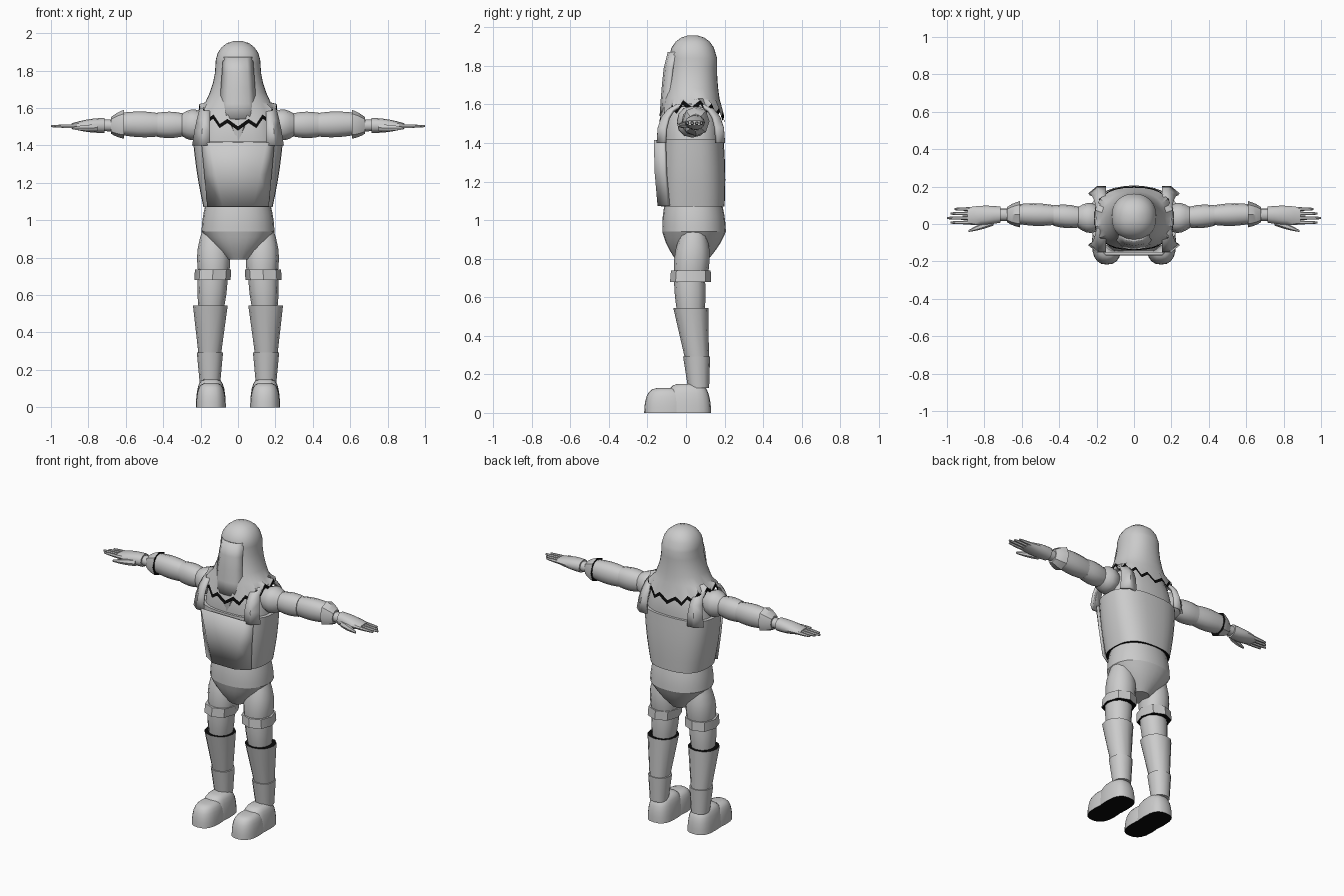
import bpy, bmesh, math
from mathutils import Vector

cube = bpy.data.objects.get("Cube")
if cube:
    bpy.data.objects.remove(cube)


def material(name, value):
    m = bpy.data.materials.new(name)
    m.use_nodes = True
    m.diffuse_color = (value, value, value, 1)
    m.node_tree.nodes["Principled BSDF"].inputs["Base Color"].default_value = m.diffuse_color
    return m


GREY = material("light grey", 0.6)
BLACK = material("black lining", 0.003)


def finish(name, bm, mirror=False, thickness=0):
    """Turn a bmesh into an object with smooth shading and sharp creases."""
    bmesh.ops.recalc_face_normals(bm, faces=bm.faces)
    mesh = bpy.data.meshes.new(name)
    bm.to_mesh(mesh)
    bm.free()
    mesh.materials.append(GREY)
    mesh.materials.append(BLACK)
    ob = bpy.data.objects.new(name, mesh)
    bpy.context.collection.objects.link(ob)
    bpy.ops.object.select_all(action="DESELECT")
    ob.select_set(True)
    bpy.context.view_layer.objects.active = ob
    bpy.ops.object.shade_smooth_by_angle(angle=math.radians(38))
    if thickness:
        mod = ob.modifiers.new("Thickness", "SOLIDIFY")
        mod.thickness = thickness
        mod.offset = 0
    if mirror:
        ob.modifiers.new("Mirror", "MIRROR")


def bridge(bm, a, b, closed=True, mat=0):
    n = len(a)
    for i in range(n if closed else n - 1):
        j = (i + 1) % n
        bm.faces.new((a[i], a[j], b[j], b[i])).material_index = mat


def outline(centre, half, sides, power, along_x=False):
    """Rounded outline across z, or across x for the arms."""
    points = []
    for i in range(sides):
        angle = math.tau * i / sides
        c, s = math.cos(angle), math.sin(angle)
        u = half[0] * math.copysign(abs(c) ** (2 / power), c)
        v = half[1] * math.copysign(abs(s) ** (2 / power), s)
        points.append(centre + Vector((0, u, v) if along_x else (u, v, 0)))
    return points


def loft(name, rings, mirror, black):
    bm = bmesh.new()
    loops = [[bm.verts.new(p) for p in ring] for ring in rings]
    for a, b in zip(loops, loops[1:]):
        bridge(bm, a, b)
    bm.faces.new(loops[0]).material_index = int(black == "start")
    bm.faces.new(loops[-1]).material_index = int(black == "end")
    finish(name, bm, mirror)


def tube(name, start, end, half_start, half_end, bulge=0.0, sides=12, power=2.2, mirror=True, black=""):
    """Straight part whose half sizes run from one end to the other, with a bulge between."""
    start, end = Vector(start), Vector(end)
    along_x = abs(end.x - start.x) > abs(end.z - start.z)
    steps = 5 if bulge else 1
    rings = []
    for k in range(steps + 1):
        t = k / steps
        half = Vector(half_start).lerp(Vector(half_end), t)
        swell = bulge * math.sin(math.pi * t)
        rings.append(outline(start.lerp(end, t), [h + swell for h in half], sides, power, along_x))
    loft(name, rings, mirror, black)


def dome(name, centre, half, height, power):
    """Upright dome on a dark flat base."""
    rings = []
    for k in range(7):
        angle = math.pi / 2 * k / 6.5
        shrink = math.cos(angle) ** 0.4
        lift = Vector((0, 0, height * math.sin(angle)))
        rings.append(outline(Vector(centre) + lift, [h * shrink for h in half], 20, power))
    loft(name, rings, True, "start")


def sheet(name, rows, thickness, mirror=False):
    bm = bmesh.new()
    loops = [[bm.verts.new(p) for p in row] for row in rows]
    for a, b in zip(loops, loops[1:]):
        bridge(bm, a, b, closed=False)
    finish(name, bm, mirror, thickness)


# Torso: vest, inner chest, hips and crotch
tube("vest", (0, .035, 1.07), (0, .03, 1.42), (.185, .165), (.24, .165),
     bulge=.006, sides=32, power=2.6, mirror=False, black="start")
tube("chest", (0, .03, 1.4), (0, .03, 1.59), (.22, .15), (.17, .12),
     bulge=.01, sides=24, power=2.6, mirror=False)
tube("hips", (0, .038, 1.08), (0, .042, .94), (.175, .15), (.195, .165),
     bulge=.004, sides=24, mirror=False)
tube("crotch", (0, .042, .94), (0, .03, .79), (.195, .165), (.06, .08),
     bulge=.01, sides=24, mirror=False)
tube("neck_gem", (0, -.1, 1.42), (0, -.1, 1.52), (.01, .02), (.05, .03), sides=8, mirror=False)

# Faceted breastplate
rows = []
for t in (0, .5, 1):
    inner, outer = .15 - .07 * t, .19 - .03 * t
    y, z = -.16 + .02 * t * t, 1.415 - .34 * t
    rows.append([(-outer, y + .05, z), (-inner, y, z), (inner, y, z), (outer, y + .05, z)])
sheet("breastplate", rows, .016)

# Shoulder straps arching from breast to back
rows = []
for k in range(11):
    angle = math.pi * k / 10
    reach = .17 * math.copysign(abs(math.cos(angle)) ** .7, -math.cos(angle))
    z = 1.4 + .2 * math.sin(angle) ** .8
    width = .24 - .04 * math.sin(angle)
    middle = (.15 + width) / 2
    rows.append([(.15, .025 + reach, z), (middle, .025 + reach, z), (width, .025 + reach * .78, z)])
sheet("shoulder_straps", rows, .016, mirror=True)

# Hood: domed crown, flared sides, toothed collar with a dark lower edge
bm = bmesh.new()
sides, loops = 32, []


def add_loop(points):
    loops.append([bm.verts.new(p) for p in points])


for k in range(5):
    angle = math.pi / 2 * (k + .5) / 5
    size = math.sin(angle) ** .9
    add_loop(outline(Vector((0, .035, 1.84 + .12 * math.cos(angle))), (.12 * size, .122 * size), sides, 2.2))
for k in range(5):
    t = k / 4
    flare = .055 * t * t
    add_loop(outline(Vector((0, .038 - .01 * t, 1.84 - .21 * t)),
                     (.12 + flare, .124 + flare * .4), sides, 2.2))
for drop in (0, .022):
    edge = outline(Vector((0, .03, 1.612 - drop)), (.21 + drop / 9, .164 + drop / 4), sides, 2.5)
    for i, p in enumerate(edge):
        s = math.sin(math.tau * i / sides)
        p.z -= (.085 if s < 0 else .06) * s * s
        p.z -= .025 if i % 2 == 0 else -.012
    add_loop(edge)
for a, b in zip(loops, loops[1:]):
    bridge(bm, a, b, mat=int(b is loops[-1]))
bm.faces.new(loops[0])
finish("hood", bm)

# Raised face panel
rows = []
for k in range(5):
    t = k / 4
    y, z, width = -.088 - .042 * math.sqrt(t), 1.87 - .33 * t, .075 + .025 * t
    rows.append([(width * side, y + .04 * abs(side) ** 3, z) for side in (-1, -.6, 0, .6, 1)])
sheet("face_panel", rows, .014)

# Arms
tube("shoulders", (.18, .03, 1.51), (.3, .035, 1.51), (.06, .06), (.055, .06), bulge=.023)
tube("upper_arms", (.27, .035, 1.51), (.43, .045, 1.51), (.05, .055), (.055, .065), bulge=.01)
tube("forearms", (.41, .047, 1.51), (.62, .053, 1.515), (.05, .06), (.053, .06), bulge=.009)
tube("cuffs", (.61, .052, 1.513), (.68, .05, 1.507), (.07, .077), (.04, .044),
     bulge=.004, sides=8, black="start")
tube("wrists", (.67, .05, 1.507), (.74, .05, 1.507), (.033, .032), (.033, .03))
tube("hands", (.715, .05, 1.507), (.89, .043, 1.504), (.043, .04), (.046, .014), bulge=.007)
for i, finger in enumerate(("index", "middle", "ring", "little")):
    y = .008 + .024 * i
    tip = 1 - .02 * abs(i - 1)
    tube(finger + "_fingers", (.87, y, 1.503), (tip, y, 1.503), (.01, .012), (.006, .006),
         bulge=.001, sides=6)
tube("thumbs", (.75, .012, 1.495), (.885, -.038, 1.492), (.02, .02), (.005, .007),
     bulge=.004, sides=6)

# Legs
tube("thighs", (.13, .04, .95), (.13, .025, .7), (.06, .06), (.08, .085), bulge=.018)
tube("knee_bands", (.133, .025, .738), (.137, .024, .68), (.097, .103), (.097, .107),
     sides=8, black="end")
tube("knees", (.135, .018, .7), (.143, .025, .53), (.08, .08), (.068, .072), bulge=.004)
tube("boot_shafts", (.148, .025, .545), (.151, .057, .28), (.093, .091), (.06, .062), black="start")
tube("ankles", (.15, .055, .292), (.15, .065, .13), (.07, .07), (.055, .055))

# Boots with dark soles
dome("heels", (.145, .01, 0), (.08, .12), .152, 2.8)
dome("toe_caps", (.145, -.1, 0), (.08, .117), .13, 2.5)
